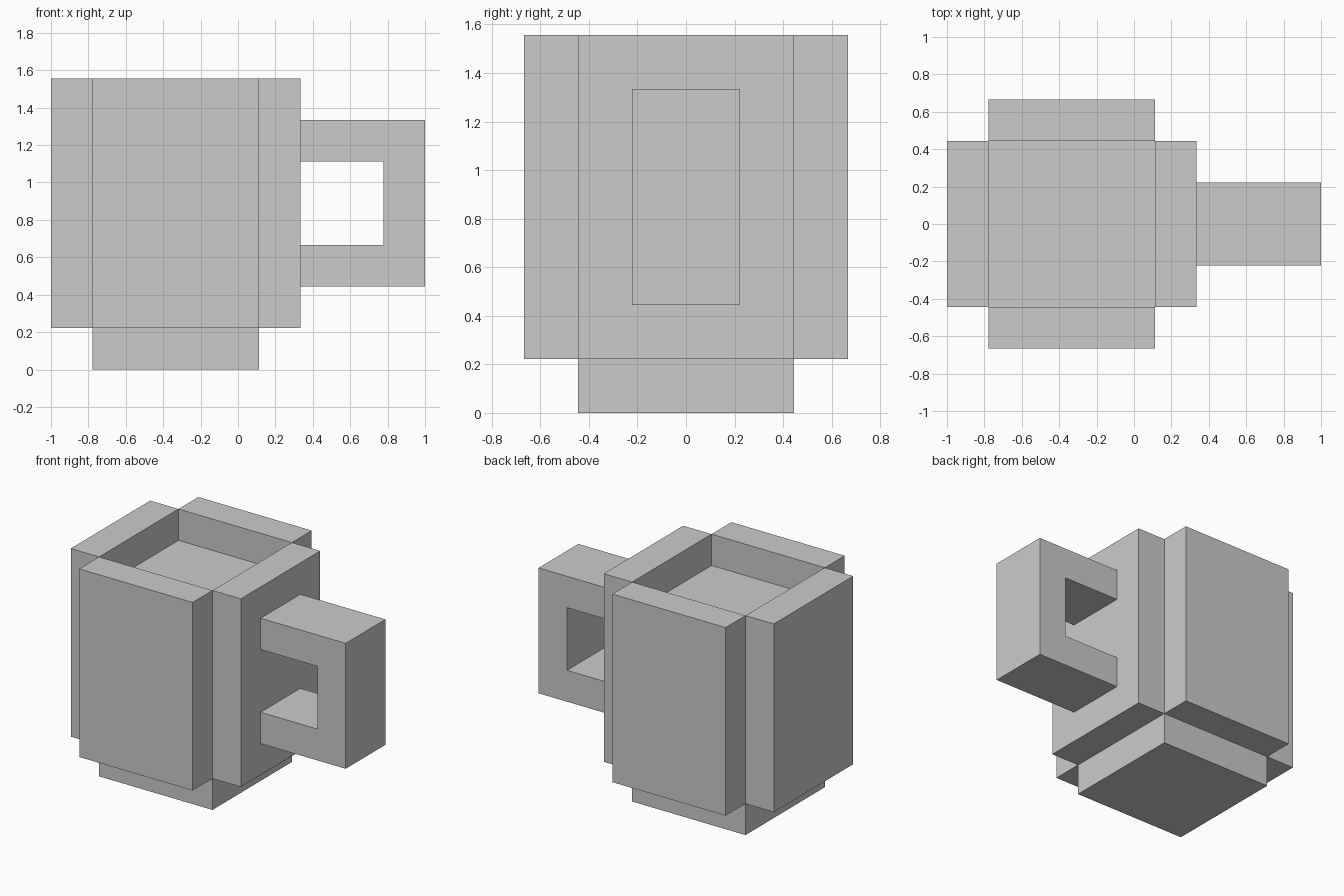
import bpy, bmesh
from mathutils import Vector

if "Cube" in bpy.data.objects:
    bpy.data.objects.remove(bpy.data.objects["Cube"])

U = 2 / 9          # one block of the grid the mug is built on
CX = -1.5 * U      # centre of the cup body


def make_object(name, bm):
    bmesh.ops.recalc_face_normals(bm, faces=bm.faces)
    mesh = bpy.data.meshes.new(name)
    bm.to_mesh(mesh)
    bm.free()
    obj = bpy.data.objects.new(name, mesh)
    bpy.context.collection.objects.link(obj)
    return obj


def box(name, lo, hi):
    """Box between two corners, in blocks relative to the cup centre."""
    lo, hi = Vector(lo) * U, Vector(hi) * U
    bm = bmesh.new()
    bmesh.ops.create_cube(bm, size=1)
    bmesh.ops.scale(bm, vec=hi - lo, verts=bm.verts)
    bmesh.ops.translate(bm, vec=(lo + hi) / 2, verts=bm.verts)
    obj = make_object(name, bm)
    obj.location.x = CX
    return obj


# Foot and the drink that fills the cup to one block below the rim
box("base", (-2, -2, 0), (2, 2, 1))
box("drink", (-2, -2, 1), (2, 2, 6))

# Four wall slabs meeting only at their corner edges
for side, s in (("left", -1), ("right", 1)):
    a, b = sorted((2 * s, 3 * s))
    box(side + "_wall", (a, -2, 1), (b, 2, 7))
for side, s in (("front", -1), ("back", 1)):
    a, b = sorted((2 * s, 3 * s))
    box(side + "_wall", (-2, a, 1), (2, b, 7))

# Handle: C-shaped profile in x/z extruded along y
profile = [(3, 2), (6, 2), (6, 6), (3, 6), (3, 5), (5, 5), (5, 3), (3, 3)]
bm = bmesh.new()
face = bm.faces.new([bm.verts.new((x * U, -U, z * U)) for x, z in profile])
ext = bmesh.ops.extrude_face_region(bm, geom=[face], use_keep_orig=True)
moved = [g for g in ext["geom"] if isinstance(g, bmesh.types.BMVert)]
bmesh.ops.translate(bm, vec=(0, 2 * U, 0), verts=moved)
handle = make_object("handle", bm)
handle.location.x = CX
